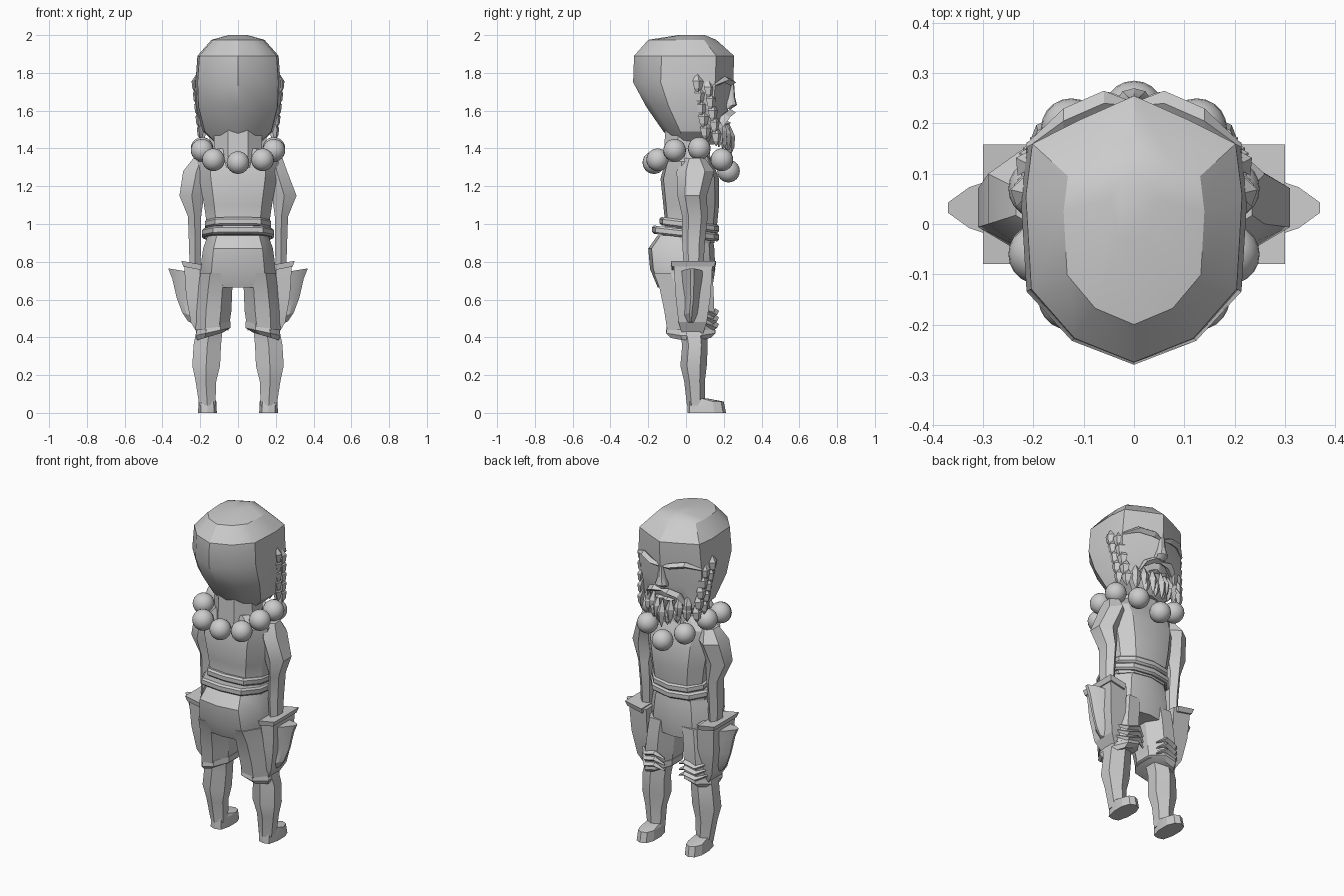
import bpy
import bmesh
import math
from mathutils import Vector

cube = bpy.data.objects.get("Cube")
if cube:
    bpy.data.objects.remove(cube, do_unlink=True)

STONE = bpy.data.materials.new("warm grey")
STONE.use_nodes = True
grey = (0.6, 0.6, 0.6, 1)
STONE.diffuse_color = grey
STONE.node_tree.nodes["Principled BSDF"].inputs["Base Color"].default_value = grey


def skin(bm, loops):
    """Bridge a list of equal loops and cap both ends."""
    rings = [[bm.verts.new(p) for p in loop] for loop in loops]
    n = len(rings[0])
    for a, b in zip(rings, rings[1:]):
        for i in range(n):
            j = (i + 1) % n
            bm.faces.new((a[i], a[j], b[j], b[i]))
    bm.faces.new(rings[0])
    bm.faces.new(rings[-1])


def ngon(n, turn=0.5):
    """Regular section stretched to fill its unit box."""
    pts = [(math.cos(math.tau * (i + turn) / n), math.sin(math.tau * (i + turn) / n))
           for i in range(n)]
    mx = max(p[0] for p in pts)
    my = max(p[1] for p in pts)
    return [(x / mx, y / my) for x, y in pts]


def mirrored(half):
    """Close a half section across the middle."""
    return half + [(-x, y) for x, y in reversed(half) if x]


def loft(bm, rings, shape, side=1, tilt=0, dip=0):
    """Rings are z, x min, x max, y min, y max."""
    loops = []
    for z, x0, x1, y0, y1 in rings:
        cx, cy, rx, ry = (x0 + x1) / 2, (y0 + y1) / 2, (x1 - x0) / 2, (y1 - y0) / 2
        loops.append([(side * (cx + u * rx), cy + v * ry, z + tilt * u + dip * v)
                      for u, v in shape])
    skin(bm, loops)


def finish(name, bm, angle=30):
    bmesh.ops.recalc_face_normals(bm, faces=bm.faces)
    mesh = bpy.data.meshes.new(name)
    bm.to_mesh(mesh)
    bm.free()
    mesh.materials.append(STONE)
    ob = bpy.data.objects.new(name, mesh)
    bpy.context.collection.objects.link(ob)
    bpy.ops.object.select_all(action="DESELECT")
    ob.select_set(True)
    bpy.context.view_layer.objects.active = ob
    if angle:
        bpy.ops.object.shade_smooth_by_angle(angle=math.radians(angle))
    return ob


def part(name, rings, shape, angle=30, **kw):
    bm = bmesh.new()
    loft(bm, rings, shape, **kw)
    return finish(name, bm, angle)


def sym(rx, y0, y1, z):
    return (z, -rx, rx, y0, y1)


def strip(bm, points, thick, high):
    """Diamond bar running sideways through the points, thin at its ends."""
    last = len(points) - 1
    loops = []
    for i, (x, y, z) in enumerate(points):
        k = 0.35 if i in (0, last) else 1
        loops.append([(x, y + thick * k, z), (x, y, z + high * k),
                      (x, y - thick * k, z), (x, y, z - high * k)])
    skin(bm, loops)


def lock(bm, x, y, z, length, wide, out):
    """Leaf-shaped tuft of hair hanging down, pushed along an outward direction."""
    out = Vector(out).normalized()
    across = Vector((-out.y, out.x, 0)) * wide
    top = Vector((x, y, z))
    loops = []
    for t, w, push in ((0, 0.15, 0), (0.4, 1, 0.015), (0.75, 0.7, 0.016), (1, 0.08, 0.01)):
        c = top - Vector((0, 0, length * t)) + out * push
        thick = out * (0.018 * w + 0.002)
        loops.append([c + across * w, c + thick, c - across * w, c - thick])
    skin(bm, loops)


HEAD = mirrored([(0, -1), (0.55, -0.82), (0.95, -0.45), (1, 0.25), (0.94, 0.64), (0.5, 0.82), (0, 1)])
BODY = mirrored([(0, -1), (0.7, -0.9), (1, -0.3), (1, 0.4), (0.65, 0.85), (0, 1)])
BOX = ngon(4)
SIX, EIGHT = ngon(6), ngon(8)

# Head, neck and torso
part("head", [sym(0.05, -0.04, 0.1, 2.0), sym(0.14, -0.2, 0.16, 1.975),
              sym(0.215, -0.275, 0.255, 1.89), sym(0.225, -0.28, 0.25, 1.75),
              sym(0.22, -0.21, 0.225, 1.62), sym(0.185, -0.12, 0.205, 1.49),
              sym(0.11, -0.06, 0.15, 1.42)], HEAD)
part("neck", [sym(0.125, -0.11, 0.12, 1.5), sym(0.13, -0.12, 0.13, 1.3)], EIGHT)
part("torso", [sym(0.13, -0.1, 0.11, 1.4), sym(0.215, -0.11, 0.14, 1.33),
               sym(0.205, -0.135, 0.175, 1.24), sym(0.18, -0.12, 0.175, 1.1),
               sym(0.165, -0.11, 0.165, 1.0), sym(0.17, -0.13, 0.15, 0.9)], BODY)

# Sash bands, dipping at the belly
for i, (z, r) in enumerate(((0.995, 0.175), (0.95, 0.19))):
    part(f"sash_band_{i + 1}", [sym(r - 0.01, -0.13 - i * 0.04, 0.165, z + 0.022),
                                sym(r, -0.14 - i * 0.04, 0.175, z + 0.012),
                                sym(r, -0.14 - i * 0.04, 0.175, z - 0.012),
                                sym(r - 0.01, -0.13 - i * 0.04, 0.165, z - 0.022)],
         BODY, dip=-0.02)

# Shorts
part("hips", [sym(0.16, -0.15, 0.14, 0.94), sym(0.185, -0.2, 0.15, 0.87),
              sym(0.2, -0.19, 0.155, 0.76), sym(0.2, -0.15, 0.14, 0.665)], BODY)

# Brow, nose and moustache
bm = bmesh.new()
for s in (1, -1):
    strip(bm, [(s * 0.005, 0.235, 1.735), (s * 0.06, 0.24, 1.75),
               (s * 0.14, 0.205, 1.765), (s * 0.215, 0.15, 1.735)], 0.025, 0.018)
finish("eyebrows", bm, 20)
part("nose", [sym(0.016, 0.2, 0.255, 1.74), sym(0.022, 0.2, 0.26, 1.67),
              sym(0.035, 0.19, 0.27, 1.63), sym(0.028, 0.19, 0.24, 1.61)], BODY)
bm = bmesh.new()
for s in (1, -1):
    strip(bm, [(0, 0.235, 1.59), (s * 0.05, 0.235, 1.59),
               (s * 0.1, 0.205, 1.565), (s * 0.125, 0.185, 1.51)], 0.028, 0.02)
    strip(bm, [(0, 0.21, 1.535), (s * 0.03, 0.215, 1.535), (s * 0.06, 0.2, 1.53)], 0.025, 0.012)
finish("moustache_and_lip", bm, 20)

# Beard: hanging chin tufts in two rows, plus whiskers up the cheeks
bm = bmesh.new()
for i in range(-3, 4):
    a = abs(i)
    lock(bm, i * 0.042, 0.225 - a * 0.02, 1.53 + a * 0.01, 0.165 - a * 0.015, 0.026, (i * 0.15, 1, 0))
for i in range(-3, 3):
    k = i + 0.5
    lock(bm, k * 0.05, 0.215 - abs(k) * 0.02, 1.48 + abs(k) * 0.015, 0.11, 0.026, (k * 0.2, 1, 0))
finish("chin_beard", bm, 20)
bm = bmesh.new()
for s in (1, -1):
    for row in range(5):
        for col in range(2):
            z = 1.8 - row * 0.062 - col * 0.03
            y = 0.06 + col * 0.055 + row * 0.01
            x = 0.212 - col * 0.008 - row * 0.007
            lock(bm, s * x, y, z, 0.11, 0.03, (s, 0.25 + col * 0.3, 0))
finish("cheek_whiskers", bm, 20)

# Bead necklace
BEADS = [(0, -0.17, 1.325), (0, 0.225, 1.28)]
for s in (1, -1):
    BEADS += [(s * 0.13, -0.15, 1.34), (s * 0.19, -0.06, 1.39),
              (s * 0.19, 0.07, 1.4), (s * 0.125, 0.19, 1.34)]
bm = bmesh.new()
for p in BEADS:
    ball = bmesh.ops.create_uvsphere(bm, u_segments=20, v_segments=12, radius=0.06)
    bmesh.ops.translate(bm, verts=ball["verts"], vec=p)
finish("bead_necklace", bm, 60)

for s, label in ((1, "left"), (-1, "right")):
    # Arm running down into the side pocket; the right shoulder is fuller
    full = 0.03 if s < 0 else 0
    part(label + "_arm", [(1.35, 0.15, 0.235, -0.01, 0.1), (1.28, 0.15, 0.26 + full, -0.05, 0.15),
                          (1.15, 0.18, 0.31, -0.045, 0.11), (1.04, 0.195, 0.265, -0.02, 0.115),
                          (0.9, 0.195, 0.26, -0.02, 0.1), (0.74, 0.2, 0.255, -0.01, 0.09)],
         SIX, side=s)

    # Trouser leg with a ragged cuff
    part(label + "_trouser_leg", [(0.74, 0.02, 0.2, -0.17, 0.14), (0.66, 0.03, 0.21, -0.14, 0.145),
                                  (0.54, 0.035, 0.225, -0.115, 0.15),
                                  (0.44, 0.05, 0.225, -0.1, 0.14)], EIGHT, side=s)
    part(label + "_cuff", [(0.465, 0.04, 0.215, -0.1, 0.15), (0.43, 0.04, 0.225, -0.105, 0.155),
                           (0.405, 0.08, 0.215, -0.08, 0.13)], EIGHT, angle=20, side=s, tilt=-0.02)
    bm = bmesh.new()
    for i in range(3):
        z = 0.54 - i * 0.035
        strip(bm, [(s * 0.05, 0.135, z - 0.03), (s * 0.1, 0.155, z),
                   (s * 0.17, 0.145, z - 0.02), (s * 0.22, 0.1, z)], 0.02, 0.014)
    finish(label + "_knee_folds", bm, 20)

    # Side pocket: pouch, flared rim and pointed outer flap
    part(label + "_pocket", [(0.78, 0.17, 0.285, -0.065, 0.14), (0.62, 0.17, 0.275, -0.055, 0.13),
                             (0.48, 0.16, 0.25, -0.04, 0.11), (0.42, 0.16, 0.215, -0.02, 0.09)],
         BOX, side=s, angle=20)
    part(label + "_pocket_rim", [(0.795, 0.19, 0.3, -0.08, 0.158), (0.765, 0.19, 0.29, -0.075, 0.15)],
         BOX, side=s, angle=20, tilt=0.01)
    part(label + "_pocket_flap", [(0.755, 0.25, 0.37, -0.035, 0.1), (0.7, 0.25, 0.348, -0.03, 0.095),
                                  (0.6, 0.24, 0.325, -0.015, 0.08), (0.52, 0.23, 0.295, -0.02, 0.07),
                                  (0.475, 0.22, 0.265, 0, 0.05)],
         [(-1, -1), (0.3, -0.6), (1, -0.15), (1, 0.15), (0.3, 0.6), (-1, 1)], side=s, angle=20, tilt=0.01)

    # Calf and foot
    part(label + "_calf", [(0.46, 0.08, 0.215, -0.04, 0.11), (0.36, 0.09, 0.235, -0.02, 0.115),
                           (0.25, 0.095, 0.242, -0.03, 0.11), (0.17, 0.115, 0.225, -0.01, 0.1),
                           (0.04, 0.12, 0.205, 0.005, 0.1)], SIX, side=s)
    part(label + "_foot", [(0.075, 0.122, 0.203, 0.015, 0.12), (0.06, 0.115, 0.208, 0.01, 0.2),
                           (0.0, 0.112, 0.212, 0.008, 0.212)], BODY, side=s, angle=20)
